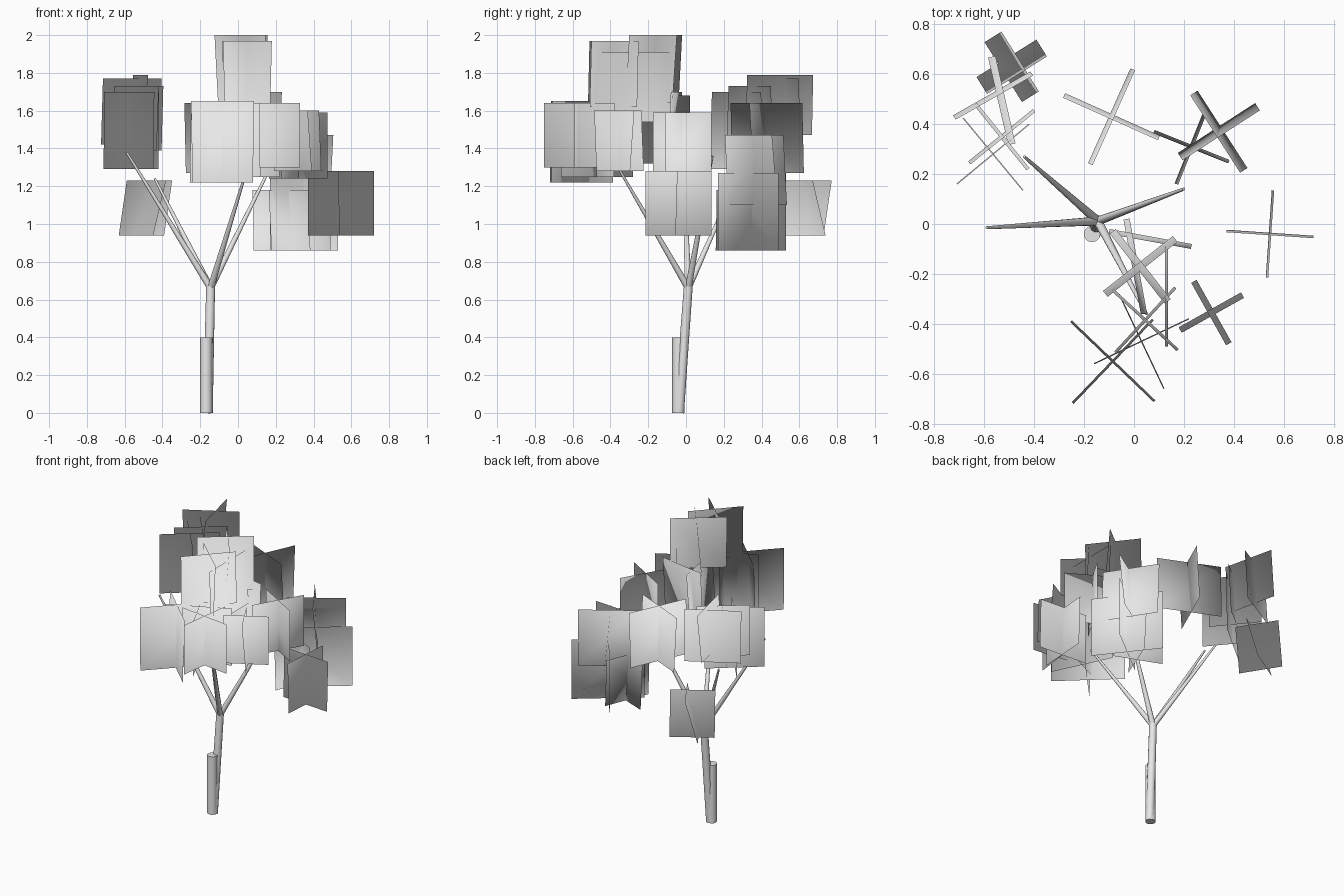
import bpy
from mathutils import Vector

cube = bpy.data.objects.get("Cube")
if cube:
    bpy.data.objects.remove(cube, do_unlink=True)

grey = bpy.data.materials.new("light_grey")
grey.use_nodes = True
grey.diffuse_color = (0.8, 0.8, 0.8, 1)
grey.node_tree.nodes["Principled BSDF"].inputs["Base Color"].default_value = (0.8, 0.8, 0.8, 1)


def add_object(name, verts, faces):
    mesh = bpy.data.meshes.new(name)
    mesh.from_pydata(verts, [], faces)
    mesh.materials.append(grey)
    mesh.update()
    obj = bpy.data.objects.new(name, mesh)
    bpy.context.collection.objects.link(obj)
    return obj


def limb(name, start, end, r_start, r_end):
    """Tapered round limb between two points."""
    start, end = Vector(start), Vector(end)
    axis = end - start
    bpy.ops.mesh.primitive_cone_add(vertices=12, radius1=r_start, radius2=r_end,
                                    depth=axis.length, location=(start + end) / 2)
    obj = bpy.context.object
    obj.name = name
    obj.rotation_mode = 'QUATERNION'
    obj.rotation_quaternion = axis.to_track_quat('Z', 'Y')
    obj.data.materials.append(grey)
    bpy.ops.object.shade_smooth_by_angle()


def leaf_cards(name, centre, halves, z0, z1, lean):
    """Upright square cards sharing a centre, each leaning across its width."""
    verts, faces = [], []
    c = Vector((*centre, 0))
    for half in halves:
        h = Vector((*half, 0))
        side = Vector((-h.y, h.x, 0)).normalized() * lean / 2
        if side.dot(c) < 0:
            side = -side
        low, high = Vector((0, 0, z0)) + side, Vector((0, 0, z1)) - side
        quad = [c - h + low, c + h + low, c + h + high, c - h + high]
        # face the card away from the middle of the crown
        if (quad[1] - quad[0]).cross(quad[2] - quad[0]).dot(c) < 0:
            quad.reverse()
        n = len(verts)
        verts += quad
        faces.append([n, n + 1, n + 2, n + 3])
    obj = add_object(name, verts, faces)
    # soft foliage shading that points out from the crown
    obj.data.normals_split_custom_set_from_vertices(
        [(Vector(v) - Vector((0, 0, 1.2))).normalized() for v in verts])


# trunk and branches
fork = (-0.145, 0.012, 0.66)
limb("trunk_base", (-0.168, -0.04, 0), (-0.168, -0.04, 0.4), 0.033, 0.033)
limb("trunk", (-0.16, -0.037, 0), (-0.145, 0.012, 0.67), 0.027, 0.024)
for tip in [(-0.59, -0.015, 1.38), (0.2, 0.14, 1.36),
            (-0.44, 0.27, 1.24), (0.05, -0.36, 1.3)]:
    limb("branch", fork, tip, 0.018, 0.006)

# crossed leaf cards: centre, half width vector, bottom, top, lean
crosses = [
    (-0.09, 0.43, 0.19, -0.085, 1.27, 1.64, 0.02),
    (0.34, 0.37, 0.155, 0.1, 1.1, 1.47, 0.035),
    (0.23, 0.31, 0.15, -0.06, 0.86, 1.18, 0.015),
    (0.35, 0.35, 0.18, 0.14, 0.86, 1.27, 0),
    (0.545, -0.04, 0.175, -0.012, 0.94, 1.28, 0.01),
    (0.32, -0.02, 0.155, -0.09, 1.24, 1.59, 0),
    (0.31, -0.355, 0.125, 0.07, 1.28, 1.6, 0.025),
    (0.14, -0.565, 0.187, -0.025, 1.3, 1.64, 0),
    (-0.085, -0.55, 0.167, -0.16, 1.22, 1.65, 0.01),
    (0.03, -0.47, 0.19, 0.09, 1.25, 1.64, 0.005),
    (0.045, -0.385, 0.13, -0.12, 1.62, 1.97, 0.012),
    (0.025, -0.17, 0.14, 0.11, 1.64, 2, 0.03),
    (-0.565, 0.28, 0.145, 0.12, 1.29, 1.7, 0.005),
    (-0.53, 0.35, 0.13, 0.105, 1.39, 1.73, 0.015),
    (-0.49, 0.63, 0.12, 0.075, 0.94, 1.23, 0.08),
]
for cx, cy, hx, hy, z0, z1, lean in crosses:
    leaf_cards("leaf_cross", (cx, cy), [(hx, hy), (-hy, hx)], z0, z1, lean)

# lone leaf cards
singles = [
    (0.13, -0.285, 0, 0.205, 1.54, 1.91, 0.012),
    (0.065, -0.06, 0.165, -0.03, 1.32, 1.7, 0.02),
    (0.005, -0.17, 0.035, -0.19, 1.32, 1.68, 0.025),
    (-0.565, 0.515, 0.155, 0.088, 1.42, 1.77, 0.02),
    (-0.53, 0.495, 0.04, -0.175, 1.47, 1.79, 0.03),
]
for cx, cy, hx, hy, z0, z1, lean in singles:
    leaf_cards("leaf_card", (cx, cy), [(hx, hy)], z0, z1, lean)
